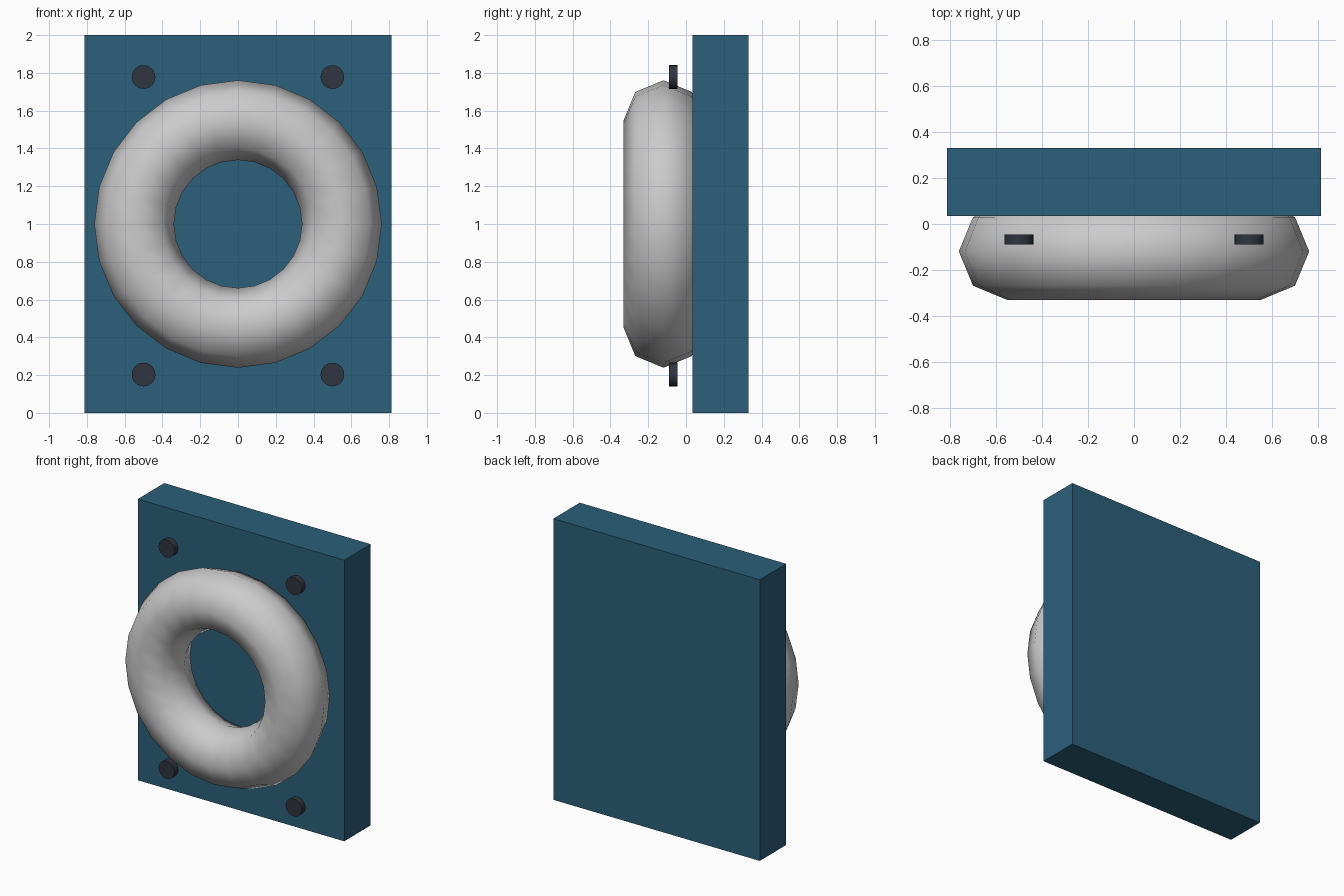
import bpy
from math import radians

if "Cube" in bpy.data.objects:
    bpy.data.objects.remove(bpy.data.objects["Cube"])


def colour(obj, name, rgb):
    mat = bpy.data.materials.get(name) or bpy.data.materials.new(name)
    mat.diffuse_color = (*rgb, 1)
    mat.use_nodes = True
    mat.node_tree.nodes["Principled BSDF"].inputs["Base Color"].default_value = mat.diffuse_color
    obj.data.materials.append(mat)


# Backing plate
bpy.ops.mesh.primitive_cube_add(size=1, location=(0, 0.1825, 1))
plate = bpy.context.object
plate.name = "back_plate"
plate.scale = (1.625, 0.297, 2)
bpy.ops.object.transform_apply(location=False, rotation=False, scale=True)
colour(plate, "teal", (0.025, 0.115, 0.195))

# Ring, partly sunk into the plate
bpy.ops.mesh.primitive_torus_add(
    major_segments=24, minor_segments=8, major_radius=0.55, minor_radius=0.211,
    location=(0, -0.119, 1), rotation=(radians(90), 0, 0))
ring = bpy.context.object
ring.name = "ring"
bpy.ops.object.shade_smooth()

# Four discs at the corners, standing just off the plate
for side, x in (("left", -0.5), ("right", 0.5)):
    for level, z in (("lower", 0.203), ("upper", 1.778)):
        bpy.ops.mesh.primitive_cylinder_add(
            vertices=24, radius=0.0625, depth=0.044,
            location=(x, -0.067, z), rotation=(radians(90), 0, 0))
        bolt = bpy.context.object
        bolt.name = f"bolt_{level}_{side}"
        bpy.ops.object.shade_smooth_by_angle(angle=radians(30))
        colour(bolt, "dark", (0.028, 0.036, 0.05))
